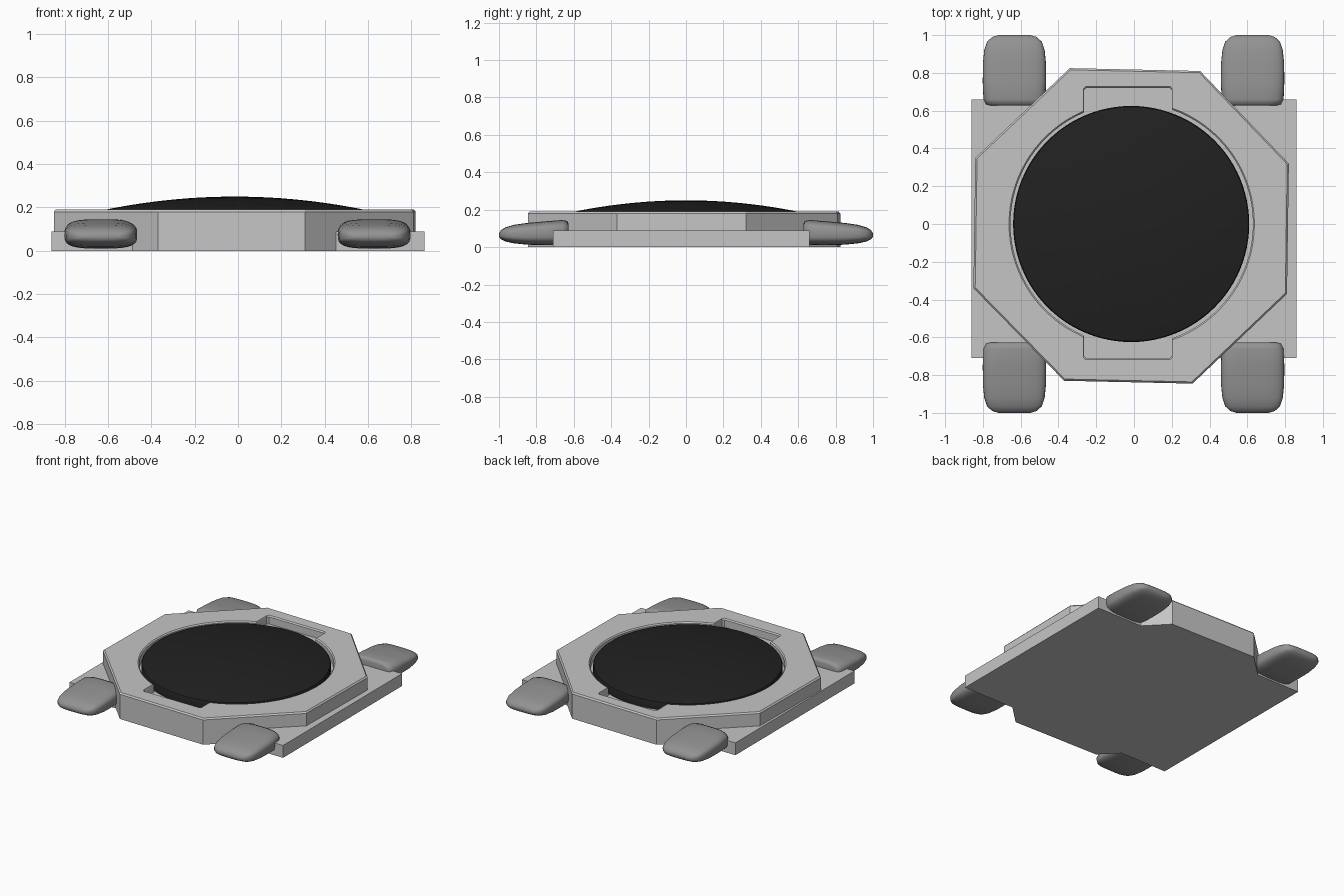
import bpy, bmesh, math

if "Cube" in bpy.data.objects:
    bpy.data.objects.remove(bpy.data.objects["Cube"])


def material(name, v):
    m = bpy.data.materials.new(name)
    m.diffuse_color = (v, v, v, 1)
    m.use_nodes = True
    m.node_tree.nodes["Principled BSDF"].inputs["Base Color"].default_value = m.diffuse_color
    return m


LIGHT = material("light grey", 0.56)
MID = material("mid grey", 0.29)
DARK = material("near black", 0.015)


def finish(bm, name, mat, angle=None):
    bmesh.ops.recalc_face_normals(bm, faces=bm.faces)
    me = bpy.data.meshes.new(name)
    bm.to_mesh(me)
    bm.free()
    me.materials.append(mat)
    ob = bpy.data.objects.new(name, me)
    bpy.context.collection.objects.link(ob)
    if angle:
        bpy.ops.object.select_all(action='DESELECT')
        ob.select_set(True)
        bpy.context.view_layer.objects.active = ob
        bpy.ops.object.shade_smooth_by_angle(angle=math.radians(angle))
    return ob


def ring(bm, pts, z, scale=1.0):
    return [bm.verts.new((x * scale, y * scale, z)) for x, y in pts]


def bridge(bm, a, b):
    n = len(a)
    for i in range(n):
        j = (i + 1) % n
        bm.faces.new((a[i], a[j], b[j], b[i]))


def loft(bm, rings):
    for a, b in zip(rings, rings[1:]):
        bridge(bm, a, b)


# base plate
bm = bmesh.new()
plate = [(-0.86, -0.71), (0.86, -0.71), (0.86, 0.66), (-0.86, 0.66)]
rs = [ring(bm, plate, 0.0), ring(bm, plate, 0.09)]
loft(bm, rs)
for r in rs:
    bm.faces.new(r)
finish(bm, "base_plate", LIGHT)

# octagonal housing with a round, notched recess
octagon = [(-0.34, 0.825), (-0.84, 0.35), (-0.85, -0.34), (-0.37, -0.83),
           (0.31, -0.845), (0.81, -0.37), (0.82, 0.32), (0.35, 0.81)]
CX, R = -0.012, 0.642
XL, XR = -0.265, 0.20


def arc(a0, a1, n=32):
    return [(CX + R * math.cos(a0 + (a1 - a0) * i / n),
             R * math.sin(a0 + (a1 - a0) * i / n)) for i in range(n + 1)]


aR, aL = math.acos((XR - CX) / R), math.acos((XL - CX) / R)
c = 0.012
recess = (arc(-aR, aR)
          + [(XR, 0.72 - c), (XR - c, 0.72), (XL + c, 0.72), (XL, 0.72 - c)]
          + arc(aL, 2 * math.pi - aL)
          + [(XL, -0.71 + c), (XL + c, -0.71), (XR - c, -0.71), (XR, -0.71 + c)])

bm = bmesh.new()
outer = [ring(bm, octagon, 0.0), ring(bm, octagon, 0.18),
         ring(bm, octagon, 0.19, 0.989)]
inner = [ring(bm, recess, 0.13), ring(bm, recess, 0.182),
         ring(bm, recess, 0.19, 1.012)]
loft(bm, outer)
loft(bm, inner)
bm.faces.new(outer[0])
bm.faces.new(inner[0])
rim = [bm.edges.get((r[i], r[i - 1])) for r in (outer[-1], inner[-1])
       for i in range(len(r))]
bmesh.ops.triangle_fill(bm, use_beauty=True, edges=rim, normal=(0, 0, 1))
finish(bm, "octagonal_housing", LIGHT, 25)

# dark domed lens
bm = bmesh.new()
N, DX, DR = 96, -0.015, 0.625


def circle(r, z):
    return ring(bm, [(DX + r * math.cos(2 * math.pi * i / N),
                      r * math.sin(2 * math.pi * i / N)) for i in range(N)], z)


rings = [circle(DR, 0.125), circle(DR, 0.178)]
for k in range(12, 0, -1):
    r = 0.62 * k / 12
    rings.append(circle(r, 0.25 - 0.06 * (r / 0.595) ** 2))
loft(bm, rings)
bm.faces.new(rings[0])
top = bm.verts.new((DX, 0, 0.25))
for i in range(N):
    bm.faces.new((rings[-1][i], rings[-1][(i + 1) % N], top))
finish(bm, "domed_lens", DARK, 40)

# soft pads at the corners: distance along y, half width, bottom, top
SECTIONS = [(0.628, 0.130, 0.030, 0.125), (0.634, 0.150, 0.017, 0.139),
            (0.660, 0.164, 0.011, 0.145), (0.750, 0.168, 0.010, 0.138),
            (0.850, 0.167, 0.013, 0.129), (0.920, 0.160, 0.020, 0.119),
            (0.965, 0.145, 0.030, 0.106), (0.990, 0.118, 0.042, 0.090),
            (1.000, 0.085, 0.055, 0.073)]


def spow(v, p):
    return math.copysign(abs(v) ** p, v)


def pad(name, x, sy):
    bm = bmesh.new()
    rings = []
    for y, w, z0, z1 in SECTIONS:
        r = []
        for i in range(40):
            a = 2 * math.pi * i / 40
            r.append(bm.verts.new((x + w * spow(math.cos(a), 0.6), sy * y,
                                   (z0 + z1) / 2 + (z1 - z0) / 2 * spow(math.sin(a), 0.6))))
        rings.append(r)
    loft(bm, rings)
    bm.faces.new(rings[0])
    bm.faces.new(rings[-1])
    finish(bm, name, MID, 70)


for side, x in (("left", -0.633), ("right", 0.628)):
    for end, sy in (("front", -1), ("back", 1)):
        pad(f"{end}_{side}_pad", x, sy)
